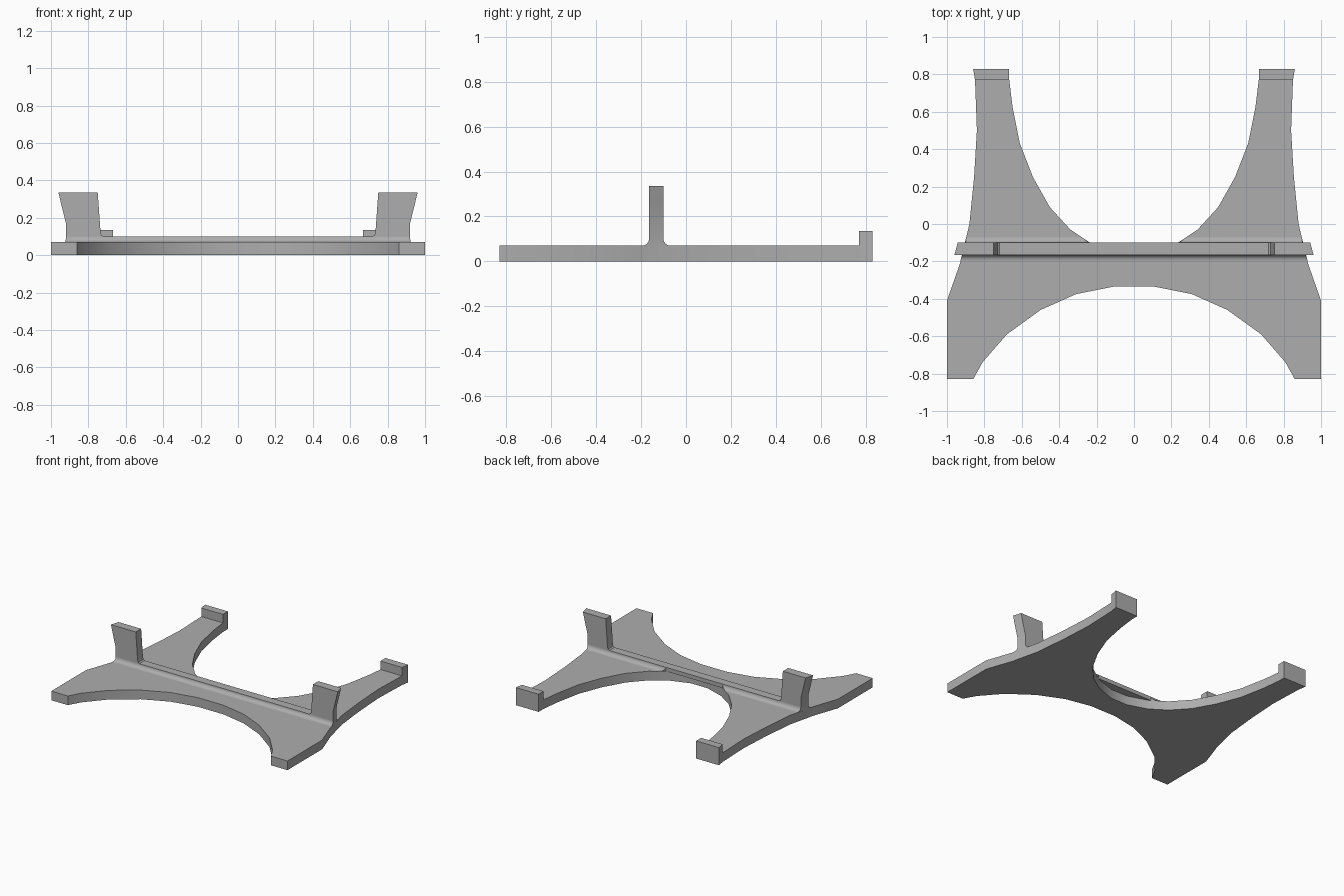
import bpy
import bmesh
import math

cube = bpy.data.objects.get("Cube")
if cube:
    bpy.data.objects.remove(cube, do_unlink=True)

grey = bpy.data.materials.new("light_grey")
grey.use_nodes = True
grey.diffuse_color = (0.42, 0.42, 0.42, 1)
grey.node_tree.nodes["Principled BSDF"].inputs["Base Color"].default_value = grey.diffuse_color

PLATE = 0.07                  # plate thickness
FRONT, BACK = -0.165, -0.10   # rail faces
RADIUS = 0.03                 # fillet between rail and plate


def loft(name, start, end):
    """Solid between two matching closed rings of points."""
    bm = bmesh.new()
    a = [bm.verts.new(p) for p in start]
    b = [bm.verts.new(p) for p in end]
    bm.faces.new(a)
    bm.faces.new(b)
    for i in range(len(a)):
        j = (i + 1) % len(a)
        bm.faces.new((a[i], a[j], b[j], b[i]))
    bmesh.ops.recalc_face_normals(bm, faces=bm.faces)
    mesh = bpy.data.meshes.new(name)
    bm.to_mesh(mesh)
    bm.free()
    mesh.materials.append(grey)
    obj = bpy.data.objects.new(name, mesh)
    bpy.context.collection.objects.link(obj)
    bpy.ops.object.select_all(action="DESELECT")
    obj.select_set(True)
    bpy.context.view_layer.objects.active = obj
    bpy.ops.object.shade_smooth_by_angle(angle=math.radians(30))
    return obj


def mirrored(half):
    """Complete a half outline across x = 0."""
    return half + [(-x, y) for x, y in reversed(half)]


def slab(name, outline, low, high):
    return loft(name, [(x, y, low) for x, y in outline], [(x, y, high) for x, y in outline])


def outer_edge(y):
    """Side edge of the plate near the rail."""
    return 0.875 - 0.27 * y


# Base plate with curved front and back cut-outs
front_arc = [(0.11, -0.335), (0.31, -0.375), (0.5, -0.46), (0.68, -0.59), (0.81, -0.74), (0.86, -0.83)]
side = [(1, -0.83), (1, -0.41), (0.93, -0.21), (0.92, -0.165), (0.88, 0),
        (0.855, 0.25), (0.84, 0.5), (0.85, 0.77), (0.86, 0.83)]
back_arc = [(0.667, 0.83), (0.667, 0.77), (0.65, 0.63), (0.61, 0.43), (0.54, 0.25),
            (0.45, 0.09), (0.34, -0.03), (0.22, -0.11), (0.07, -0.16)]
slab("base_plate", mirrored(front_arc + side + back_arc), 0, PLATE)

# Raised lips on the tips of the back arms
for label, s in (("left", 1), ("right", -1)):
    lip = [(0.667, 0.77), (0.85, 0.77), (0.86, 0.83), (0.667, 0.83)]
    slab(label + "_back_lip", [(s * x, y) for x, y in lip], PLATE, 0.135)

# Cross rail with a flared upright at each end
rail = mirrored([(0.92, PLATE), (0.92, 0.17), (0.94, 0.25), (0.96, 0.335),
                 (0.75, 0.335), (0.735, 0.125), (0.73, 0.107), (0.72, 0.1)])
taper = outer_edge(FRONT) - outer_edge(BACK)


def rail_ring(y, inset):
    return [(x - math.copysign(inset, x) * (abs(x) > 0.8), y, z) for x, z in rail]


loft("cross_rail", rail_ring(FRONT, 0), rail_ring(BACK, taper))


def fillet_section(face, direction):
    """Concave quarter-round in the y-z plane."""
    pts = [(face, PLATE)]
    for i in range(7):
        t = math.pi / 2 * i / 6
        pts.append((face + direction * RADIUS * (1 - math.cos(t)),
                    PLATE + RADIUS * (1 - math.sin(t))))
    return pts


# Front fillet across the full width
section = fillet_section(FRONT, -1)
loft("front_fillet", [(-outer_edge(y), y, z) for y, z in section],
     [(outer_edge(y), y, z) for y, z in section])

# Back fillets, ending where the cut-out begins
section = fillet_section(BACK, 1)
for label, s in (("left", 1), ("right", -1)):
    loft(label + "_back_fillet",
         [(s * (0.24 + 1.4 * (y - BACK)), y, z) for y, z in section],
         [(s * outer_edge(y), y, z) for y, z in section])
